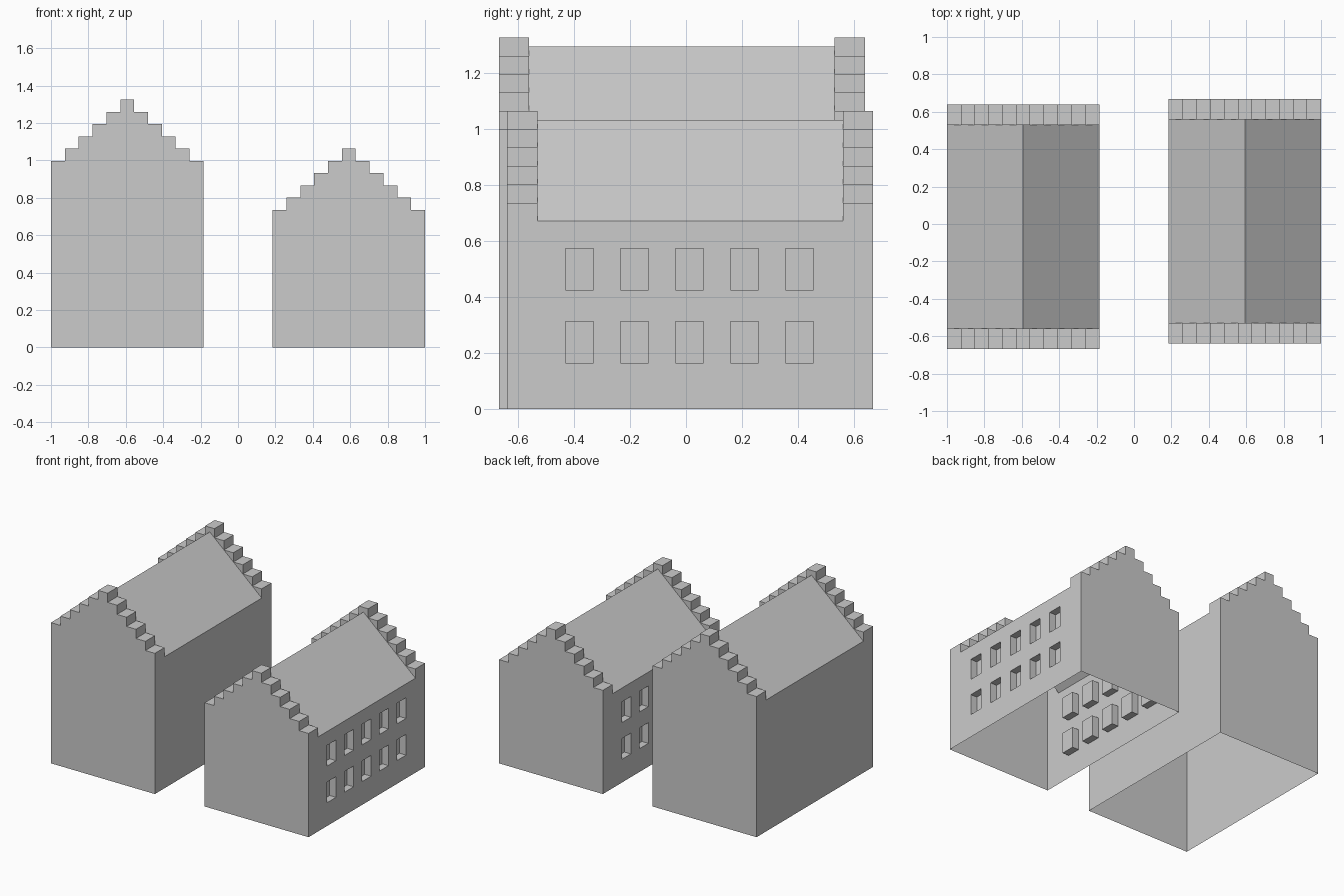
import bpy
import bmesh

cube = bpy.data.objects.get("Cube")
if cube:
    bpy.data.objects.remove(cube, do_unlink=True)

grey = bpy.data.materials.new("plain_grey")
grey.use_nodes = True
colour = (0.6, 0.6, 0.6, 1)
grey.diffuse_color = colour
grey.node_tree.nodes["Principled BSDF"].inputs["Base Color"].default_value = colour

WIDTH, LENGTH = 0.815, 1.305
GABLE = 0.108              # gable thickness
COLUMNS, RISE = 11, 0.0655  # stepped gable
RECESS = 0.05              # window depth
SILLS, WIN_H, WIN_W, WIN_GAP = (0.165, 0.425), 0.147, 0.1, 0.196


def build_house(name, cx, cy, eave, windows):
    bm = bmesh.new()

    def face(points):
        bm.faces.new([bm.verts.new(p) for p in points])

    x0, x1 = cx - WIDTH / 2, cx + WIDTH / 2
    y0, y1 = cy - LENGTH / 2, cy + LENGTH / 2
    ends = ((y0, y0 + GABLE), (y1, y1 - GABLE))
    xs = [x0 + WIDTH * i / COLUMNS for i in range(COLUMNS + 1)]
    tops = [eave + RISE * (1 + min(i, COLUMNS - 1 - i)) for i in range(COLUMNS)]
    mid = COLUMNS // 2
    ridge = eave + RISE * COLUMNS / 2
    roof = [eave + RISE * min(i, COLUMNS - i) for i in range(COLUMNS + 1)]

    # Stepped gables: outer wall, step tops, risers and inner faces
    profile = [(x0, 0)]
    for i, z in enumerate(tops):
        profile += [(xs[i], z), (xs[i + 1], z)]
    profile.append((x1, 0))
    for out, inn in ends:
        face([(x, out, z) for x, z in profile])
        for (xa, za), (xb, zb) in zip(profile[1:-2], profile[2:-1]):
            face([(xa, out, za), (xb, out, zb), (xb, inn, zb), (xa, inn, za)])
        for i, z in enumerate(tops):
            ring = [(xs[i], z), (xs[i + 1], z)]
            if i >= mid:
                ring.append((xs[i + 1], roof[i + 1]))
            if i == mid:
                ring.append((cx, ridge))
            if i <= mid:
                ring.append((xs[i], roof[i]))
            face([(x, inn, h) for x, h in ring])

    # Two roof slopes between the gables
    ya, yb = ends[0][1], ends[1][1]
    left = list(zip(xs[:mid + 1], roof[:mid + 1])) + [(cx, ridge)]
    right = [(cx, ridge)] + list(zip(xs[mid + 1:], roof[mid + 1:]))
    for slope in (left, right):
        face([(x, ya, z) for x, z in slope] + [(x, yb, z) for x, z in reversed(slope)])

    # Side walls, with recessed windows where wanted
    ys, zs = [ya], [0]
    if windows:
        for i in range(5):
            c = 0.012 + WIN_GAP * (i - 2)
            ys += [c - WIN_W / 2, c + WIN_W / 2]
        for s in SILLS:
            zs += [s, s + WIN_H]
    ys.append(yb)
    zs.append(eave)
    for x, inward in ((x0, 1), (x1, -1)):
        for out, inn in ends:
            face([(x, out, 0), (x, out, tops[0]), (x, inn, tops[0])]
                 + [(x, inn, z) for z in reversed(zs)])
        for j in range(len(ys) - 1):
            for k in range(len(zs) - 1):
                cell = [(ys[j], zs[k]), (ys[j + 1], zs[k]),
                        (ys[j + 1], zs[k + 1]), (ys[j], zs[k + 1])]
                is_window = j % 2 == 1 and k % 2 == 1
                back = x + inward * RECESS if is_window else x
                face([(back, y, z) for y, z in cell])
                if is_window:
                    for (a, b), (c, d) in zip(cell, cell[1:] + cell[:1]):
                        face([(x, a, b), (x, c, d), (back, c, d), (back, a, b)])

    bmesh.ops.remove_doubles(bm, verts=bm.verts[:], dist=0.0005)
    bmesh.ops.recalc_face_normals(bm, faces=bm.faces[:])
    # Keep the shell facing outward: the front wall must look towards -y
    front = min(bm.faces, key=lambda f: f.calc_center_median().y)
    if front.normal.y > 0:
        bmesh.ops.reverse_faces(bm, faces=bm.faces[:])
    mesh = bpy.data.meshes.new(name)
    bm.to_mesh(mesh)
    bm.free()
    mesh.materials.append(grey)
    bpy.context.collection.objects.link(bpy.data.objects.new(name, mesh))


build_house("tall_house", -0.5925, -0.0145, 0.932, False)
build_house("short_house", 0.5925, 0.0145, 0.67, True)
